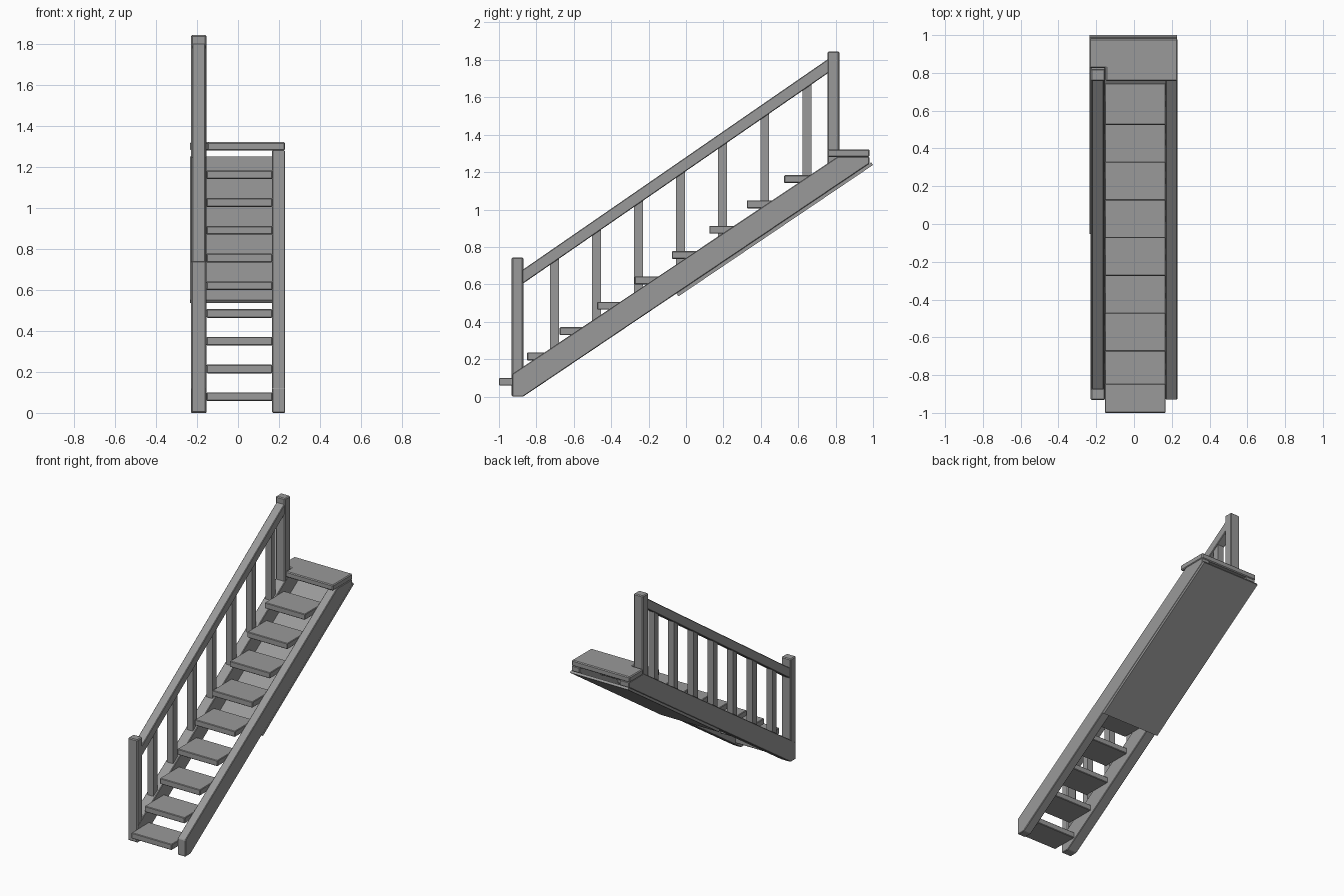
import bpy

cube = bpy.data.objects.get("Cube")
if cube:
    bpy.data.objects.remove(cube, do_unlink=True)

grey = bpy.data.materials.new("plain grey")
grey.use_nodes = True
COLOUR = (0.32, 0.32, 0.32, 1)
grey.diffuse_color = COLOUR
grey.node_tree.nodes["Principled BSDF"].inputs["Base Color"].default_value = COLOUR


def prism(name, outline, low, high, axis, bevel=0.004):
    """Extrude an outline along x (points are y, z) or along z (points are x, y)."""
    def place(p, d):
        return (d, p[0], p[1]) if axis == "x" else (p[0], p[1], d)
    n = len(outline)
    verts = [place(p, d) for d in (low, high) for p in outline]
    faces = [tuple(reversed(range(n))), tuple(range(n, 2 * n))]
    faces += [(i, (i + 1) % n, n + (i + 1) % n, n + i) for i in range(n)]
    mesh = bpy.data.meshes.new(name)
    mesh.from_pydata(verts, [], faces)
    mesh.materials.append(grey)
    obj = bpy.data.objects.new(name, mesh)
    bpy.context.collection.objects.link(obj)
    if bevel:
        mod = obj.modifiers.new("soft edges", "BEVEL")
        mod.width = bevel
        mod.segments = 1
    return obj


def box(name, x, y, z, bevel=0.004):
    outline = [(x[0], y[0]), (x[1], y[0]), (x[1], y[1]), (x[0], y[1])]
    return prism(name, outline, z[0], z[1], "z", bevel)


def stringer_top(y):
    return 0.12 + 0.668 * (y + 0.93)


def rail_bottom(y):
    return 0.605 + 0.69 * (y + 0.87)


# Sloping side boards
side = [(-0.93, 0), (-0.87, 0), (0.98, 1.245), (0.98, 1.282),
        (0.81, 1.282), (-0.93, 0.12)]
prism("right_stringer", side, -0.23, -0.153, "x")
prism("left_stringer", side, 0.167, 0.23, "x")

# Treads, with the lowest ones set closer together
fronts = [-1, -0.85, -0.675] + [-0.475 + 0.2 * i for i in range(6)]
for i, y in enumerate(fronts):
    top = 0.1 + 0.1355 * i
    depth = 0.2 if i == 0 else 0.22
    box(f"tread_{i + 1}", (-0.154, 0.168), (y, y + depth), (top - 0.042, top))

# Landing, notched around the upper post
landing = [(-0.15, 0.757), (0.23, 0.757), (0.23, 0.981),
           (-0.235, 0.981), (-0.235, 0.826), (-0.15, 0.826)]
prism("landing", landing, 1.281, 1.322, "z", 0.006)

# Thin panel under the upper half
panel = [(-0.052, 0.551), (-0.04, 0.536), (1.0, 1.238), (0.99, 1.252)]
prism("underside_panel", panel, -0.235, 0.228, "x", 0)

# Posts and handrail
post_x = (-0.229, -0.154)
box("lower_post", post_x, (-0.932, -0.87), (0, 0.743), 0.006)
box("upper_post", post_x, (0.757, 0.82), (1.24, 1.845), 0.006)
ends = (-0.88, 0.765)
rail = [(y, rail_bottom(y)) for y in ends]
rail += [(y, rail_bottom(y) + 0.075) for y in reversed(ends)]
prism("handrail", rail, -0.223, -0.159, "x")

# Balusters between side board and handrail
for i in range(7):
    y = -0.704 + 0.225 * i
    box(f"baluster_{i + 1}", (-0.215, -0.167), (y - 0.024, y + 0.024),
        (stringer_top(y) - 0.04, rail_bottom(y) + 0.03), 0)
